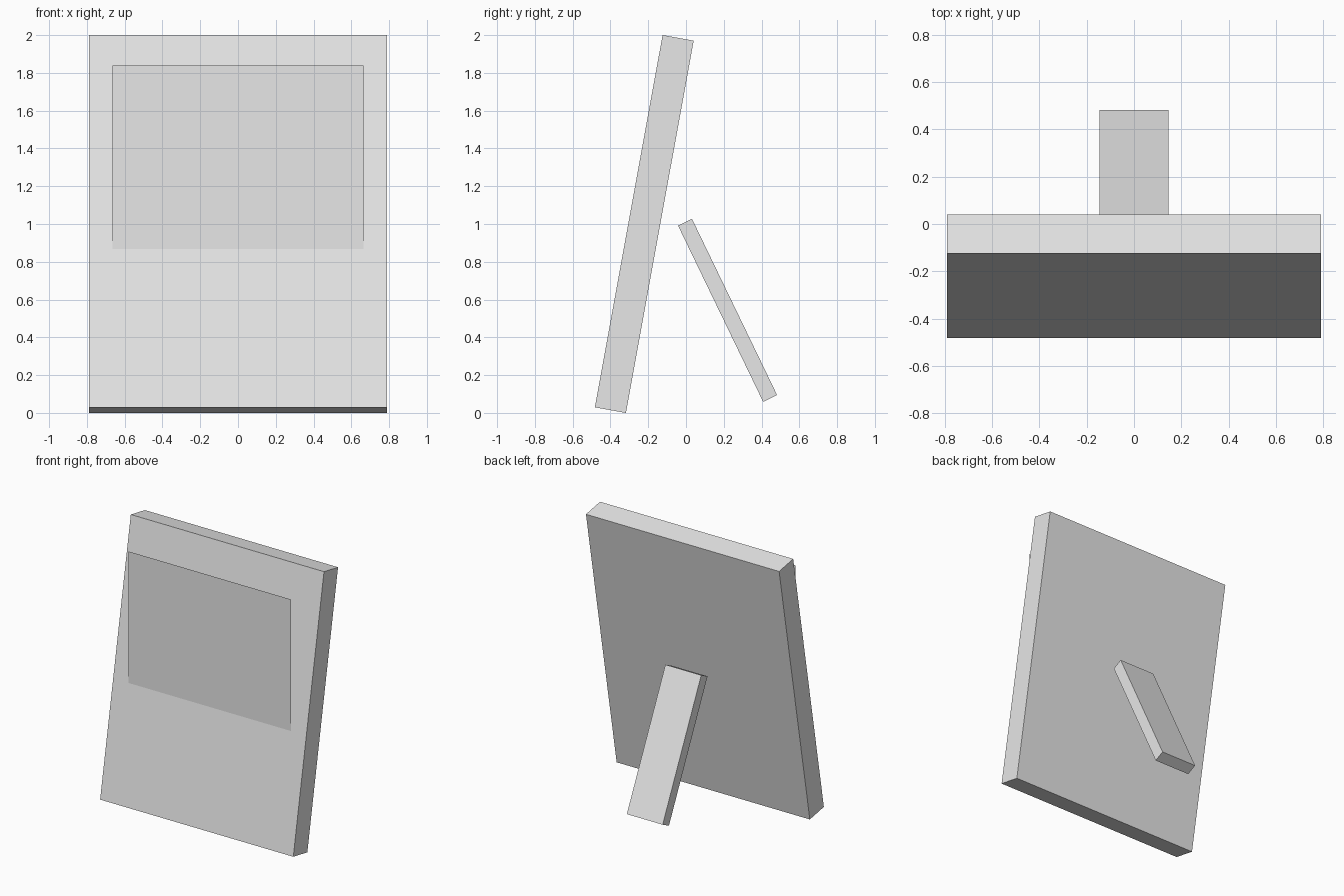
import bpy
import bmesh
from mathutils import Matrix, Vector

default = bpy.data.objects.get("Cube")
if default:
    bpy.data.objects.remove(default, do_unlink=True)

# One plain grey for the whole model
grey = bpy.data.materials.new("light_grey")
grey.use_nodes = True
colour = (0.8, 0.8, 0.8, 1)
grey.diffuse_color = colour
grey.node_tree.nodes["Principled BSDF"].inputs["Base Color"].default_value = colour


def add_part(name, size, centre, tilt=0.0):
    """Box tilted about x; zero depth gives a single flat sheet facing the front."""
    bm = bmesh.new()
    if size[1] > 0:
        bmesh.ops.create_cube(bm, size=1)
    else:
        bmesh.ops.create_grid(bm, x_segments=1, y_segments=1, size=0.5,
                              matrix=Matrix.Rotation(1.5707963, 4, 'X'))
    bmesh.ops.scale(bm, vec=Vector((size[0], size[1] or 1, size[2])), verts=bm.verts)
    mesh = bpy.data.meshes.new(name)
    bm.to_mesh(mesh)
    bm.free()
    mesh.materials.append(grey)
    obj = bpy.data.objects.new(name, mesh)
    obj.location = centre
    obj.rotation_euler.x = tilt
    bpy.context.collection.objects.link(obj)
    return obj


# Leaning frame slab
add_part("frame_slab", (1.58, 0.167, 2.003), (0, -0.221, 1.0), -0.18)

# Upright picture sheet, its lower half sunk into the slab
add_part("picture_sheet", (1.33, 0, 1.68), (0, -0.33, 1.0))

# Rear support leg
add_part("support_leg", (0.293, 0.082, 1.036), (0, 0.22, 0.543), 0.45)
